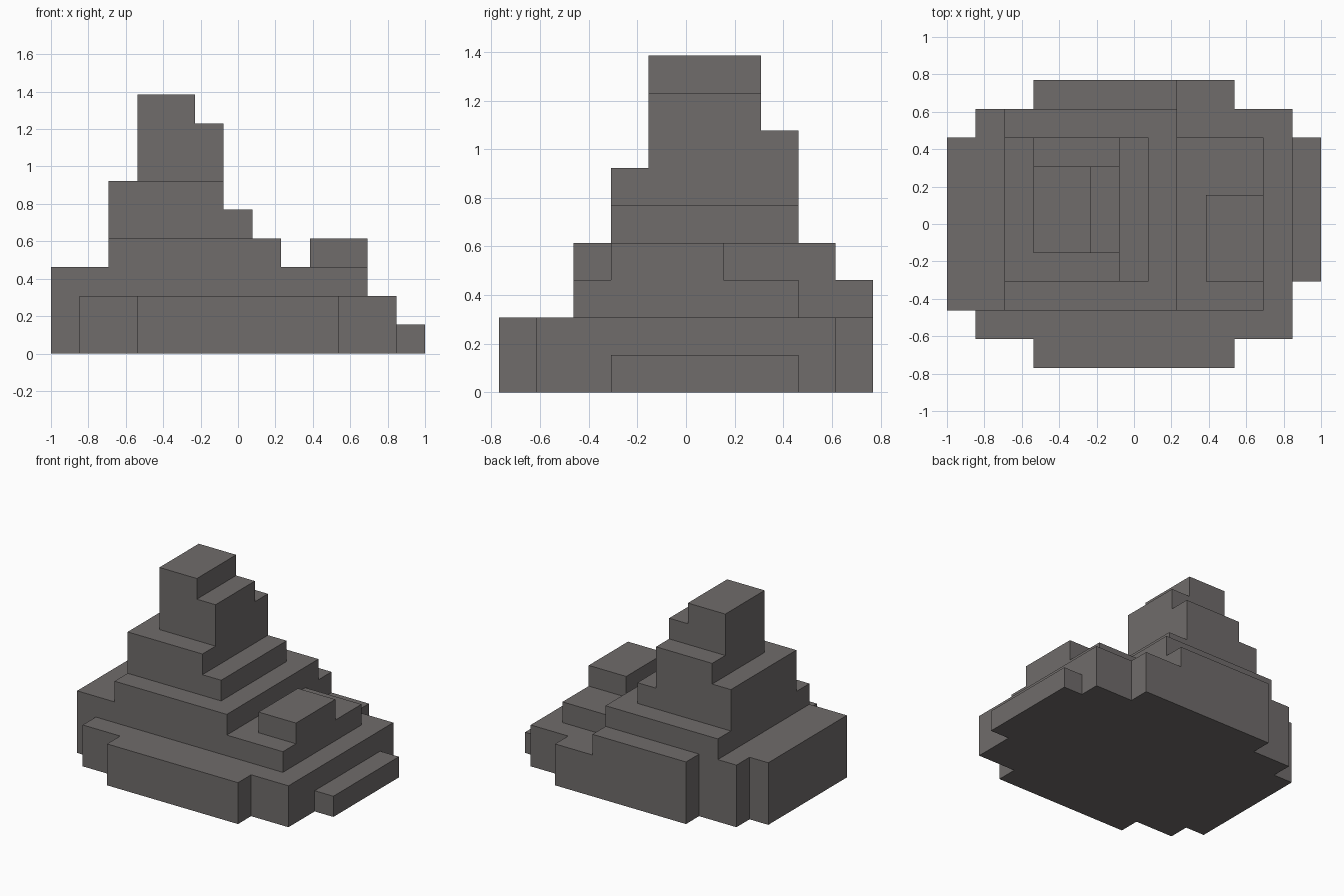
import bpy
import bmesh

if "Cube" in bpy.data.objects:
    bpy.data.objects.remove(bpy.data.objects["Cube"])

U = 2 / 13          # one block
NX, NY = 13, 10     # footprint in blocks

# Terraces in block units: x0, x1, y0, y1, height (later ones stand on earlier ones)
terraces = [
    (12, 13, 3, 8, 1),                                        # low right ledge
    (1, 12, 1, 9, 2), (3, 10, 0, 10, 2),                      # broad base
    (0, 2, 2, 8, 3), (1, 2, 8, 9, 3), (3, 8, 9, 10, 3),       # left and back shelves
    (8, 11, 2, 8, 3), (9, 11, 3, 6, 4),                       # right shelf and knob
    (2, 8, 2, 9, 4), (6, 7, 3, 8, 5), (2, 6, 3, 8, 6),        # shoulders
    (3, 6, 7, 8, 7), (5, 6, 4, 7, 8), (3, 5, 4, 7, 9),        # peak
]

height = {}
for x0, x1, y0, y1, h in terraces:
    for x in range(x0, x1):
        for y in range(y0, y1):
            height[x, y] = max(h, height.get((x, y), 0))

bm = bmesh.new()


def quad(*points):
    bm.faces.new([bm.verts.new(((x - NX / 2) * U, (y - NY / 2) * U, z * U))
                  for x, y, z in points])


# Outer skin only: top, underside and exposed walls of every column
for (x, y), h in height.items():
    ring = [(x, y), (x + 1, y), (x + 1, y + 1), (x, y + 1)]
    quad(*[(a, b, h) for a, b in ring])
    quad(*[(a, b, 0) for a, b in reversed(ring)])
    for i, (dx, dy) in enumerate([(0, -1), (1, 0), (0, 1), (-1, 0)]):
        p, q = ring[i], ring[(i + 1) % 4]
        for z in range(height.get((x + dx, y + dy), 0), h):
            quad((*p, z), (*q, z), (*q, z + 1), (*p, z + 1))

# Weld and merge flat areas into large faces
bmesh.ops.remove_doubles(bm, verts=bm.verts, dist=0.001)
bmesh.ops.dissolve_limit(bm, angle_limit=0.02, verts=bm.verts, edges=bm.edges)

mesh = bpy.data.meshes.new("stepped_rock")
bm.to_mesh(mesh)
bm.free()
rock = bpy.data.objects.new("stepped_rock", mesh)
bpy.context.collection.objects.link(rock)

stone = bpy.data.materials.new("warm grey stone")
stone.diffuse_color = (0.162, 0.150, 0.147, 1)
stone.use_nodes = True
stone.node_tree.nodes["Principled BSDF"].inputs["Base Color"].default_value = stone.diffuse_color
mesh.materials.append(stone)
